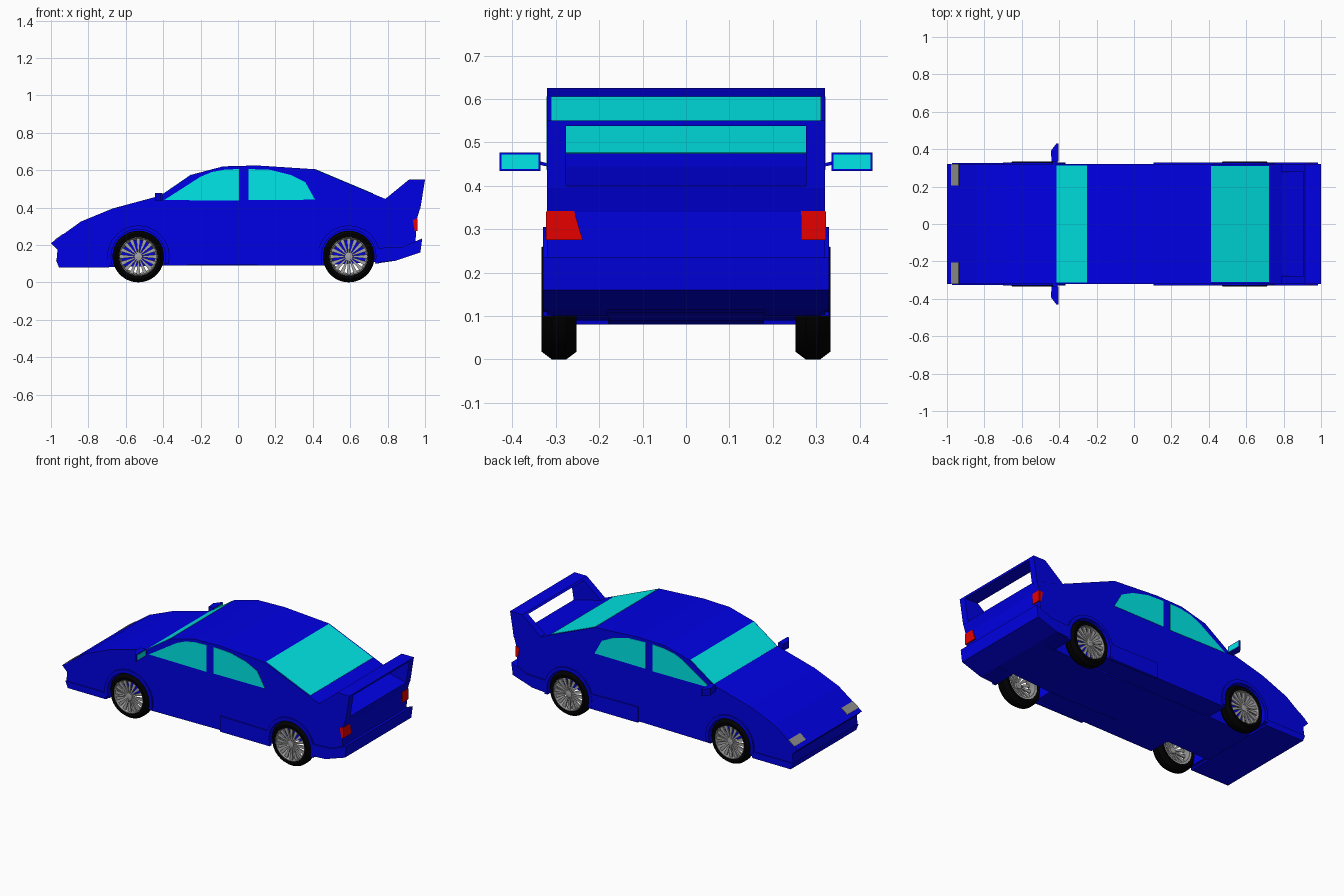
import bpy, bmesh, math
from mathutils import Vector

cube = bpy.data.objects.get("Cube")
if cube:
    bpy.data.objects.remove(cube, do_unlink=True)


def material(name, rgb):
    m = bpy.data.materials.new(name)
    m.use_nodes = True
    m.diffuse_color = (*rgb, 1)
    m.node_tree.nodes["Principled BSDF"].inputs["Base Color"].default_value = (*rgb, 1)
    return m


BLUE = material("blue_paint", (0, 0, 0.78))
GLASS = material("cyan_glass", (0, 0.8, 0.8))
RED = material("red_lens", (0.9, 0, 0))
GREY = material("grey_lamp", (0.27, 0.27, 0.27))
SILVER = material("silver_wheel", (0.38, 0.38, 0.38))
BLACK = material("black_rubber", (0, 0, 0))


def finish(bm, name, mat):
    bmesh.ops.recalc_face_normals(bm, faces=bm.faces)
    me = bpy.data.meshes.new(name)
    bm.to_mesh(me)
    bm.free()
    me.materials.append(mat)
    ob = bpy.data.objects.new(name, me)
    bpy.context.collection.objects.link(ob)
    return ob


def prism(name, pts, lo, hi, mat, axis="y"):
    """Extrude an outline along y (points x,z), x (points y,z) or z (points x,y)."""
    place = {"y": lambda a, b, t: (a, t, b),
             "x": lambda a, b, t: (t, a, b),
             "z": lambda a, b, t: (a, b, t)}[axis]
    bm = bmesh.new()
    ends = [[bm.verts.new(place(a, b, t)) for a, b in pts] for t in (lo, hi)]
    caps = [bm.faces.new(e) for e in ends]
    for i in range(len(pts)):
        j = (i + 1) % len(pts)
        bm.faces.new((ends[0][i], ends[0][j], ends[1][j], ends[1][i]))
    bmesh.ops.recalc_face_normals(bm, faces=bm.faces)
    bmesh.ops.triangulate(bm, faces=caps, ngon_method="EAR_CLIP")
    return finish(bm, name, mat)


def slope_plate(name, a, b, lo, hi, mat, thick=0.002):
    """Thin plate lying on a sloping panel that runs from a to b (x,z)."""
    a, b = Vector(a), Vector(b)
    d = (b - a).normalized()
    n = Vector((-d.y, d.x)) * thick
    return prism(name, [a - n, b - n, b + n, a + n], lo, hi, mat)


def lathe(name, section, cx, cz, mat, n=36):
    """Turn a closed (radius, y) section around a wheel axle."""
    bm = bmesh.new()
    rings = []
    for k in range(n):
        t = math.tau * k / n
        rings.append([bm.verts.new((cx + r * math.cos(t), y, cz + r * math.sin(t)))
                      for r, y in section])
    m = len(section)
    for k in range(n):
        p, q = rings[k], rings[(k + 1) % n]
        for i in range(m):
            j = (i + 1) % m
            bm.faces.new((p[i], p[j], q[j], q[i]))
    ob = finish(bm, name, mat)
    bpy.ops.object.select_all(action="DESELECT")
    ob.select_set(True)
    bpy.context.view_layer.objects.active = ob
    bpy.ops.object.shade_smooth_by_angle(angle=math.radians(30))
    return ob


def arc(cx, r, floor, n=14):
    """Wheel arch from its front foot over the top to its rear foot."""
    s = math.asin((floor - AXLE_Z) / r)
    return [(cx - r * math.cos(s + (math.pi - 2 * s) * k / n),
             AXLE_Z + r * math.sin(s + (math.pi - 2 * s) * k / n)) for k in range(n + 1)]


AXLE_Z = 0.138
AXLES = {"front": -0.533, "rear": 0.592}
WELL, SIDE, FLARE = 0.18, 0.32, 0.33

# Body: plain centre and two side slabs with the wheel openings
top = [(0.95, 0.235), (0.957, 0.34), (0.975, 0.40), (0.79, 0.445), (0.41, 0.605),
       (0.1, 0.625), (-0.08, 0.62), (-0.25, 0.575), (-0.41, 0.465), (-0.67, 0.395),
       (-0.84, 0.325), (-1.0, 0.21), (-0.965, 0.175), (-0.97, 0.12), (-0.955, 0.081)]
tail = [(0.84, 0.115), (0.95, 0.155)]
prism("body_centre", top + [(-0.69, 0.081), (-0.385, 0.09), (0.45, 0.09), (0.73, 0.108)] + tail,
      -WELL, WELL, BLUE)
openings = arc(AXLES["front"], 0.146, 0.09) + arc(AXLES["rear"], 0.146, 0.1)

# Bumpers
rear_bumper = [(0.737, 0.183), (0.88, 0.19), (0.985, 0.235), (0.975, 0.16),
               (0.84, 0.115), (0.737, 0.108)]
prism("rear_bumper", rear_bumper, -FLARE, FLARE, BLUE)
prism("front_bumper", [(-0.973, 0.12), (-0.957, 0.08), (-0.69, 0.08), (-0.68, 0.12)],
      -0.326, 0.326, BLUE)

# Windscreen, rear window
slope_plate("windscreen", (-0.412, 0.464), (-0.25, 0.575), -0.314, 0.314, GLASS)
slope_plate("rear_window", (0.412, 0.604), (0.72, 0.4745), -0.311, 0.311, GLASS)

# Rear wing crossbar
prism("wing_bar", [(0.905, 0.54), (0.915, 0.55), (1.0, 0.55), (0.998, 0.538)],
      -0.28, 0.28, BLUE)

front_window = [(-0.395, 0.44), (-0.2, 0.565), (-0.14, 0.59), (-0.07, 0.603),
                (0.006, 0.606), (0.006, 0.437)]
back_window = [(0.055, 0.44), (0.055, 0.606), (0.17, 0.602), (0.28, 0.575),
               (0.36, 0.535), (0.412, 0.442)]
wing_plate = [(0.78, 0.44), (0.915, 0.55), (1.0, 0.55), (0.975, 0.395)]

for label, s in (("left", 1), ("right", -1)):
    # Side slab, windows and wing support
    prism(f"body_side_{label}", top + openings + tail, s * WELL, s * SIDE, BLUE)
    prism(f"front_window_{label}", front_window, s * 0.318, s * 0.322, GLASS)
    prism(f"back_window_{label}", back_window, s * 0.318, s * 0.322, GLASS)
    prism(f"wing_support_{label}", wing_plate, s * 0.277, s * 0.3205, BLUE)
    prism(f"side_skirt_{label}", [(0.105, 0.09), (0.105, 0.188), (0.44, 0.183),
                                  (0.45, 0.09)], s * 0.31, s * 0.328, BLUE)

    # Lamps
    slope_plate(f"headlight_{label}", (-0.978, 0.2258), (-0.936, 0.256),
                s * 0.205, s * 0.32, GREY, 0.003)
    inner = (0.265, 0.265) if s > 0 else (0.258, 0.238)
    lens = [(s * 0.322, 0.342), (s * inner[0], 0.342), (s * inner[1], 0.275), (s * 0.322, 0.275)]
    prism(f"taillight_{label}", lens, 0.951, 0.96, RED, "x")
    prism(f"taillight_side_{label}", [(0.934, 0.335), (0.957, 0.34), (0.957, 0.275),
                                      (0.945, 0.275)], s * 0.318, s * 0.323, RED)

    # Door mirror with its arm and glass
    prism(f"mirror_{label}", [(-0.405, s * 0.335), (-0.405, s * 0.43), (-0.415, s * 0.43),
                              (-0.445, s * 0.39), (-0.44, s * 0.335)], 0.434, 0.477, BLUE, "z")
    prism(f"mirror_arm_{label}", [(s * 0.31, 0.442), (s * 0.34, 0.449), (s * 0.34, 0.457),
                                  (s * 0.31, 0.45)], -0.435, -0.41, BLUE, "x")
    prism(f"mirror_glass_{label}", [(s * 0.34, 0.439), (s * 0.425, 0.439),
                                    (s * 0.425, 0.472), (s * 0.34, 0.472)],
          -0.407, -0.403, GLASS, "x")

    for axle, cx in AXLES.items():
        tag = f"{axle}_{label}"
        # Raised arch lip
        lip = arc(cx, 0.167, 0.1) + arc(cx, 0.146, 0.1)[::-1]
        prism(f"arch_lip_{tag}", lip, s * 0.31, s * FLARE, BLUE)
        # Tyre, tapered rim, hub
        lathe(f"tyre_{tag}", [(0.102, s * 0.254), (0.12, s * 0.252), (0.138, s * 0.276),
                              (0.138, s * 0.309), (0.12, s * 0.333), (0.102, s * 0.33)],
              cx, AXLE_Z, BLACK)
        lathe(f"rim_{tag}", [(0.088, s * 0.258), (0.104, s * 0.256),
                             (0.104, s * 0.328), (0.099, s * 0.328)], cx, AXLE_Z, SILVER)
        lathe(f"hub_{tag}", [(0.001, s * 0.295), (0.02, s * 0.295),
                             (0.02, s * 0.32), (0.001, s * 0.322)], cx, AXLE_Z, SILVER, 16)
        # Wedge spokes
        bm = bmesh.new()
        count = 16
        for k in range(count):
            mid = math.tau * k / count
            ends = []
            for y in (0.308, 0.317):
                ring = []
                for r, d in ((0.015, -0.19), (0.015, 0.19), (0.098, 0.11), (0.098, -0.11)):
                    ring.append(bm.verts.new((cx + r * math.cos(mid + d), s * y,
                                              AXLE_Z + r * math.sin(mid + d))))
                bm.faces.new(ring)
                ends.append(ring)
            for i in range(4):
                j = (i + 1) % 4
                bm.faces.new((ends[0][i], ends[0][j], ends[1][j], ends[1][i]))
        finish(bm, f"spokes_{tag}", SILVER)
